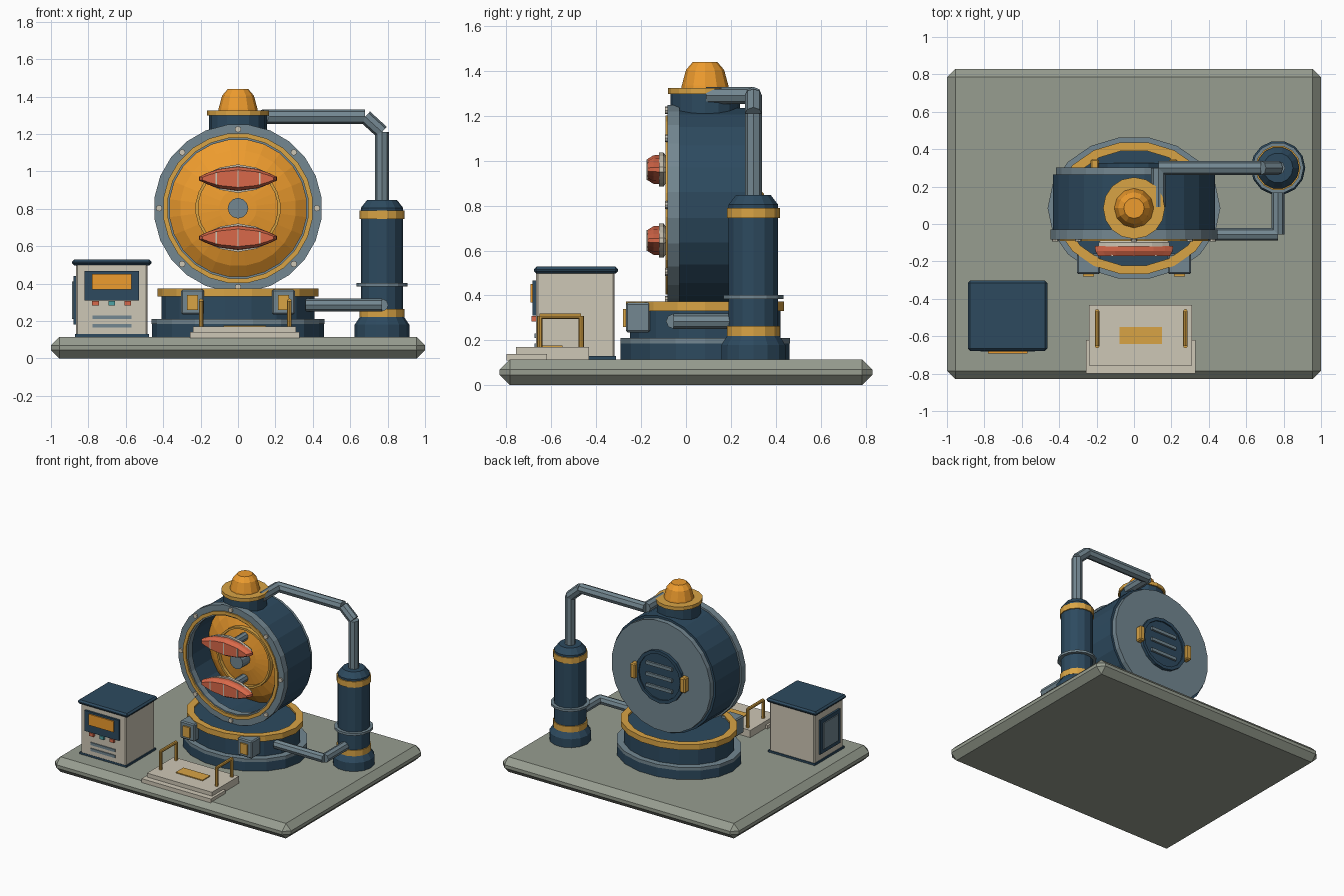
import bpy, bmesh
from math import cos, sin, pi, radians
from mathutils import Vector

if "Cube" in bpy.data.objects:
    bpy.data.objects.remove(bpy.data.objects["Cube"])


def paint(name, hexa):
    lin = [((int(hexa[i:i + 2], 16) / 255 + 0.055) / 1.055) ** 2.4 for i in (0, 2, 4)]
    m = bpy.data.materials.new(name)
    m.diffuse_color = (*lin, 1)
    m.use_nodes = True
    m.node_tree.nodes["Principled BSDF"].inputs["Base Color"].default_value = m.diffuse_color
    return m


STONE = paint("stone", "979D90")
BLUE = paint("navy", "2D4A5F")
STEEL = paint("steel", "738791")
ORANGE = paint("orange", "EE9C2E")
GOLD = paint("gold", "D9A445")
CORAL = paint("coral", "D9694A")
CREAM = paint("cream", "CEC7B6")
TEAL = paint("teal", "4FA3A5")


def finish(name, bm, mat):
    bmesh.ops.remove_doubles(bm, verts=bm.verts, dist=1e-5)
    bmesh.ops.recalc_face_normals(bm, faces=bm.faces)
    me = bpy.data.meshes.new(name)
    bm.to_mesh(me)
    bm.free()
    me.materials.append(mat)
    ob = bpy.data.objects.new(name, me)
    bpy.context.collection.objects.link(ob)
    return ob


def box(name, x, y, z, mat, bevel=0):
    """Box from (min, max) ranges."""
    bm = bmesh.new()
    bmesh.ops.create_cube(bm, size=1)
    for v in bm.verts:
        v.co = [r[0] + (c + 0.5) * (r[1] - r[0]) for c, r in zip(v.co, (x, y, z))]
    if bevel:
        bmesh.ops.bevel(bm, geom=bm.edges[:], offset=bevel, segments=1, affect='EDGES')
    return finish(name, bm, mat)


def lathe(name, profile, mat, n=16, at=(0, 0, 0), axis='Z', sy=1, phase=0):
    """Revolve a closed (radius, height) profile about Z or Y."""
    bm = bmesh.new()
    rings = []
    for k in range(n):
        a = 2 * pi * k / n + phase
        ring = []
        for r, h in profile:
            c, s = r * cos(a), r * sin(a)
            p = Vector((c, s * sy, h) if axis == 'Z' else (c, h, s))
            ring.append(bm.verts.new(p + Vector(at)))
        rings.append(ring)
    m = len(profile)
    for k in range(n):
        p, q = rings[k], rings[(k + 1) % n]
        for i in range(m):
            j = (i + 1) % m
            if profile[i][0] == 0 and profile[j][0] == 0:
                continue
            bm.faces.new((p[i], p[j], q[j], q[i]))
    bmesh.ops.remove_doubles(bm, verts=bm.verts, dist=1e-5)
    bmesh.ops.dissolve_degenerate(bm, edges=bm.edges, dist=1e-5)
    return finish(name, bm, mat)


def disc(name, r, h0, h1, mat, **kw):
    return lathe(name, [(0, h0), (r, h0), (r, h1), (0, h1)], mat, **kw)


def band(name, r0, r1, h0, h1, mat, **kw):
    return lathe(name, [(r0, h0), (r1, h0), (r1, h1), (r0, h1)], mat, **kw)


def tube(name, pts, r, mat, n=8):
    """Straight cylinders between successive points."""
    bm = bmesh.new()
    for a, b in zip(pts, pts[1:]):
        a, b = Vector(a), Vector(b)
        d = b - a
        new = bmesh.ops.create_cone(bm, cap_ends=True, segments=n, radius1=r, radius2=r, depth=d.length)
        rot = d.to_track_quat('Z', 'Y')
        for v in new['verts']:
            v.co = rot @ v.co + (a + b) / 2
    return finish(name, bm, mat)


def lens(name, z, a, h, layers, mat):
    """Pointed oval slab; layers are (y, scale)."""
    xs = [-1, -0.8, -0.5, 0, 0.5, 0.8, 1]
    up = [(x * a, h * (1 - 0.85 * x * x)) for x in xs]
    outline = up + [(x, -w) for x, w in reversed(up)]
    bm = bmesh.new()
    loops = [[bm.verts.new((x * (1 - (1 - s) * 0.3), y, z + w * s)) for x, w in outline] for y, s in layers]
    for p, q in zip(loops, loops[1:]):
        for i in range(len(p)):
            j = (i + 1) % len(p)
            bm.faces.new((p[i], p[j], q[j], q[i]))
    bm.faces.new(loops[0])
    bm.faces.new(loops[-1])
    return finish(name, bm, mat)


# ground slab
box("base_slab", (-1, 1), (-0.83, 0.83), (0, 0.115), STONE, 0.045)

# oval pedestal
ped = dict(at=(0, 0.085, 0), sy=0.83, n=18)
disc("pedestal_foot", 0.46, 0.11, 0.195, BLUE, **ped)
band("pedestal_foot_ring", 0.40, 0.462, 0.185, 0.21, STEEL, **ped)
disc("pedestal_body", 0.41, 0.19, 0.36, BLUE, **ped)
band("pedestal_gold_ring", 0.375, 0.43, 0.33, 0.373, GOLD, **ped)
for s in (-1, 1):
    cx = 0.243 * s
    box("pedestal_lamp_frame", (cx - 0.062, cx + 0.062), (-0.268, -0.16), (0.235, 0.368), STEEL, 0.008)
    box("pedestal_lamp", (cx - 0.03, cx + 0.03), (-0.28, -0.26), (0.26, 0.34), GOLD)

# drum with open front
drum = dict(at=(0, 0, 0.803), axis='Y', n=24, phase=pi / 24)
lathe("drum_shell", [(0, 0.265), (0.437, 0.265), (0.437, -0.035), (0.38, -0.035), (0.38, 0.22), (0, 0.22)], BLUE, **drum)
band("drum_front_flange", 0.385, 0.45, -0.083, -0.03, STEEL, **drum)
band("drum_gold_trim", 0.378, 0.403, -0.092, -0.06, GOLD, **drum)
band("drum_inner_trim", 0.368, 0.379, -0.08, -0.03, STEEL, **drum)
disc("drum_back_plate", 0.42, 0.26, 0.302, STEEL, **drum)
lathe("drum_dish", [(0, 0.21), (0.379, 0.21), (0.375, 0.18), (0.31, 0.13), (0.21, 0.09), (0.1, 0.07), (0, 0.065)],
      ORANGE, **drum)
band("dish_ring", 0.213, 0.228, 0.065, 0.11, GOLD, **drum)
disc("dish_hub", 0.055, -0.02, 0.09, STEEL, at=(0, 0, 0.803), axis='Y', n=12)
for k in range(8):
    a = k * pi / 4
    disc("flange_bolt", 0.017, -0.094, -0.08, CREAM, axis='Y', n=8,
         at=(0.422 * cos(a), 0, 0.803 + 0.422 * sin(a)))

# striped pods inside the drum
for s in (-1, 1):
    z = 0.803 + 0.158 * s
    lens("pod_shell", z, 0.208, 0.065, [(-0.118, 1), (-0.145, 0.98), (-0.172, 0.72)], CORAL)
    lens("pod_rim", z, 0.19, 0.076, [(-0.092, 0.85), (-0.1, 1), (-0.12, 1)], CREAM)
    lens("pod_back", z, 0.18, 0.065, [(-0.08, 0.9), (-0.095, 1)], GOLD)
    tube("pod_post", [(0, -0.085, z), (0, 0.11, z)], 0.03, STEEL)
    for x in (-0.115, 0, 0.115):
        w = 0.046 if x == 0 else 0.034
        box("pod_stripe", (x - 0.004, x + 0.004), (-0.175, -0.15), (z - w, z + w), CREAM)

# rear hatch
hatch = dict(at=(0, 0, 0.803), axis='Y', n=16)
band("hatch_rim", 0.175, 0.2, 0.295, 0.325, BLUE, **hatch)
disc("hatch_plate", 0.18, 0.295, 0.315, BLUE, **hatch)
for k in (-1, 0, 1):
    z = 0.803 + 0.085 * k
    box("hatch_slat", (-0.11, 0.11), (0.305, 0.33), (z - 0.012, z + 0.012), STEEL)
for s in (-1, 1):
    box("hatch_handle", (0.21 * s - 0.022, 0.21 * s + 0.022), (0.295, 0.348), (0.745, 0.86), GOLD, 0.008)

# top cap
cap = dict(at=(0, 0.085, 0), n=16)
disc("cap_collar", 0.155, 1.17, 1.305, BLUE, **cap)
disc("cap_gold_ring", 0.165, 1.298, 1.325, GOLD, **cap)
lathe("cap_dome", [(0, 1.31), (0.108, 1.31), (0.104, 1.335), (0.085, 1.405), (0.055, 1.44), (0, 1.44)],
      ORANGE, at=(0, 0.085, 0), n=12)

# side tank
TX, TY = 0.77, 0.30
tank = dict(at=(TX, TY, 0), n=14)
lathe("tank_foot", [(0, 0.11), (0.146, 0.11), (0.146, 0.18), (0.118, 0.222), (0, 0.222)], BLUE, **tank)
lathe("tank_body", [(0, 0.21), (0.113, 0.21), (0.113, 0.805), (0.08, 0.847), (0, 0.847)], BLUE, **tank)
for z0, z1 in ((0.22, 0.265), (0.745, 0.79)):
    band("tank_gold_band", 0.1, 0.121, z0, z1, GOLD, **tank)
band("tank_hoop", 0.105, 0.137, 0.385, 0.402, STEEL, **tank)

# pipework
tube("upper_pipe", [(0.13, 0.09, 1.292), (0.13, TY, 1.292), (0.68, TY, 1.292), (TX, TY, 1.21), (TX, TY, 0.83)],
     0.038, STEEL)
tube("lower_pipe", [(0.36, -0.055, 0.285), (TX, -0.055, 0.285), (TX, TY - 0.08, 0.285)], 0.034, STEEL)

# control cabinet
box("cabinet_plinth", (-0.872, -0.476), (-0.67, -0.312), (0.11, 0.13), BLUE)
box("cabinet_body", (-0.865, -0.483), (-0.668, -0.318), (0.12, 0.51), CREAM, 0.008)
box("cabinet_roof", (-0.888, -0.463), (-0.678, -0.303), (0.497, 0.528), BLUE, 0.012)
box("cabinet_display_frame", (-0.82, -0.53), (-0.683, -0.66), (0.31, 0.467), BLUE)
box("cabinet_screen", (-0.78, -0.57), (-0.692, -0.67), (0.368, 0.452), ORANGE)
for x, m in ((-0.762, CORAL), (-0.675, TEAL), (-0.59, CORAL)):
    box("cabinet_button", (x - 0.018, x + 0.018), (-0.688, -0.66), (0.284, 0.308), m)
for z in (0.22, 0.175):
    box("cabinet_slot", (-0.777, -0.57), (-0.675, -0.66), (z - 0.01, z + 0.01), STEEL)
box("cabinet_side_frame", (-0.88, -0.86), (-0.61, -0.37), (0.18, 0.44), BLUE)
box("cabinet_side_panel", (-0.887, -0.87), (-0.58, -0.4), (0.21, 0.41), STEEL)

# boarding step with handrails
box("step_lower", (-0.257, 0.33), (-0.8, -0.62), (0.11, 0.14), CREAM)
box("step_upper", (-0.24, 0.31), (-0.757, -0.433), (0.11, 0.17), CREAM)
box("step_gold_pad", (-0.077, 0.15), (-0.642, -0.55), (0.165, 0.177), GOLD)
for x in (-0.197, 0.275):
    tube("step_rail", [(x, -0.652, 0.16), (x, -0.652, 0.308), (x, -0.467, 0.308), (x, -0.467, 0.16)], 0.012, GOLD)
